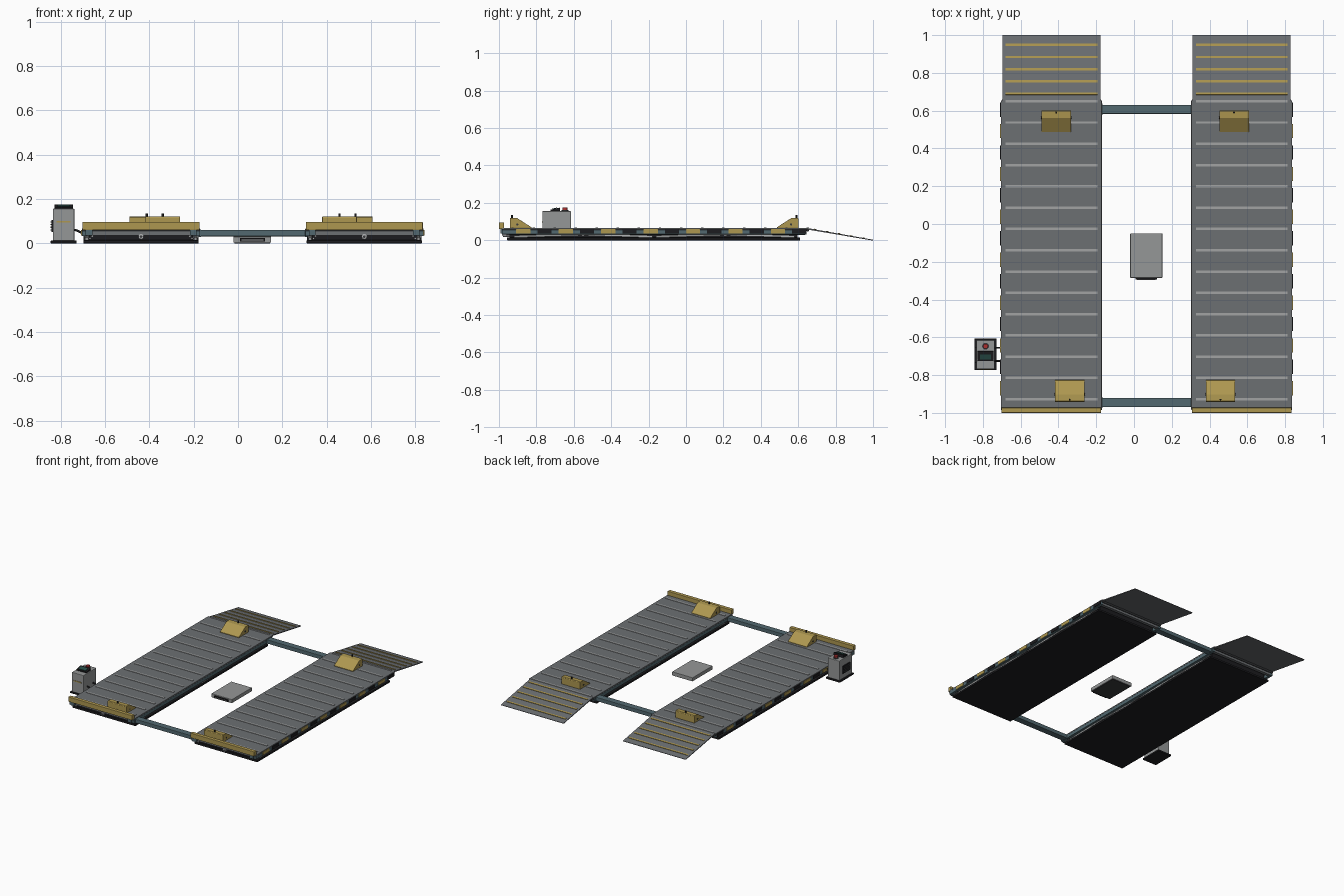
import bpy, bmesh
from math import atan2, hypot, pi
from mathutils import Vector

if "Cube" in bpy.data.objects:
    bpy.data.objects.remove(bpy.data.objects["Cube"])


def mat(name, r, g, b):
    m = bpy.data.materials.new(name)
    m.diffuse_color = (r, g, b, 1)
    m.use_nodes = True
    m.node_tree.nodes["Principled BSDF"].inputs["Base Color"].default_value = m.diffuse_color
    return m


DECK = mat("deck_grey", .15, .16, .17)
RIB = mat("rib_grey", .36, .37, .37)
TEAL = mat("steel_blue", .085, .14, .16)
YEL = mat("safety_yellow", .42, .31, .08)
BLACK = mat("black", .012, .012, .014)
DARK = mat("dark_grey", .04, .042, .045)
GREY = mat("cabinet_grey", .3, .31, .31)
RED = mat("red", .4, .03, .03)
STEEL = mat("bright_steel", .45, .46, .47)


def finish(bm, name, m, bevel=0):
    bmesh.ops.recalc_face_normals(bm, faces=bm.faces)
    me = bpy.data.meshes.new(name)
    bm.to_mesh(me)
    bm.free()
    me.materials.append(m)
    o = bpy.data.objects.new(name, me)
    bpy.context.collection.objects.link(o)
    if bevel:
        b = o.modifiers.new("bevel", "BEVEL")
        b.width, b.segments = bevel, 2
    return o


def box(name, x, y, z, m, bevel=0):
    """Box from (min, max) ranges on each axis."""
    bm = bmesh.new()
    bmesh.ops.create_cube(bm, size=1)
    for v in bm.verts:
        v.co = [(r[0] + r[1]) / 2 + c * (r[1] - r[0]) for r, c in zip((x, y, z), v.co)]
    return finish(bm, name, m, bevel)


def prism(name, pts, x0, x1, m, bevel=0):
    """Profile in the yz plane, extruded along x."""
    bm = bmesh.new()
    f = bm.faces.new([bm.verts.new((x0, y, z)) for y, z in pts])
    ext = bmesh.ops.extrude_face_region(bm, geom=[f])["geom"]
    for v in ext:
        if isinstance(v, bmesh.types.BMVert):
            v.co.x = x1
    return finish(bm, name, m, bevel)


def rod(name, a, b, r, m, sides=20):
    """Cylinder between two points."""
    a, b = Vector(a), Vector(b)
    bm = bmesh.new()
    bmesh.ops.create_cone(bm, cap_ends=True, segments=sides, radius1=r, radius2=r, depth=(b - a).length)
    o = finish(bm, name, m)
    o.location = (a + b) / 2
    o.rotation_euler = (b - a).to_track_quat('Z', 'Y').to_euler()
    for p in o.data.polygons:
        p.use_smooth = len(p.vertices) == 4
    return o


def bar(name, a, b, t, x0, x1, m):
    """Flat bar between two yz points with thickness t."""
    (ya, za), (yb, zb) = a, b
    d = hypot(yb - ya, zb - za)
    ny, nz = -(zb - za) / d * t / 2, (yb - ya) / d * t / 2
    return prism(name, [(ya - ny, za - nz), (yb - ny, zb - nz), (yb + ny, zb + nz), (ya + ny, za + nz)], x0, x1, m)


def platform(tag, cx, out, front_x, back_x):
    n = lambda s: f"{tag}_{s}"
    w = .267
    # deck plate, side rails and end beams
    box(n("deck"), (cx - w, cx + w), (-.985, .655), (.056, .066), DECK, .002)
    for s in (-1, 1):
        xs = sorted((cx + s * w, cx + s * (w - .02)))
        box(n("side_rail"), xs, (-.985, .645), (.032, .0565), TEAL, .002)
    box(n("front_beam"), (cx - w + .02, cx + w - .02), (-.972, -.95), (.036, .057), DECK)
    box(n("rear_beam"), (cx - w + .02, cx + w - .02), (.62, .642), (.034, .057), DECK)
    # base plate and folded lift
    box(n("base_plate"), (cx - .26, cx + .26), (-.957, .61), (0, .014), BLACK, .002)
    box(n("lift_core"), (cx - .235, cx + .235), (-.945, .595), (.013, .056), BLACK)
    for s in (-1, 1):
        x0, x1 = sorted((cx + s * .238, cx + s * .252))
        for k in range(2):
            ya, yb = ((-.92, -.18), (-.16, .58))[k]
            bar(n("scissor_arm"), (ya, .02), (yb, .042), .012, x0, x1, GREY)
            bar(n("scissor_arm"), (ya, .042), (yb, .02), .012, x0 - s * .004, x1 - s * .004, STEEL)
            ym = (ya + yb) / 2
            rod(n("pivot"), (cx + s * .23, ym, .031), (cx + s * .256, ym, .031), .009, STEEL)
        for dx, z in ((.22, .032), (.23, .022), (.23, .042), (.21, .042)):
            rod(n("end_bolt"), (cx + s * dx, -.94, z), (cx + s * dx, -.96, z), .005, STEEL, 12)
    rod(n("end_cap"), (cx, -.94, .03), (cx, -.978, .03), .012, STEEL)
    rod(n("end_cap_hub"), (cx, -.97, .03), (cx, -.98, .03), .006, DARK)
    # grip ribs
    for i in range(15):
        y = .65 - .1127 * i
        box(n("deck_rib"), (cx - .243, cx + .243), (y - .0065, y + .0065), (.065, .069), RIB)
    # hazard panels on the outer side
    for i in range(14):
        y = -.87 + .1135 * i
        xs = sorted((cx + out * (w - .002), cx + out * (w + .004)))
        box(n("hazard_panel"), xs, (y - .038, y + .038), (.036, .06), BLACK if i % 2 else YEL)
    # entry ramp with ribs and hinge
    prism(n("ramp"), [(.645, .066), (1, .003), (1, 0), (.99, 0), (.645, .058)], cx - .259, cx + .259, DECK)
    rod(n("ramp_hinge"), (cx - .262, .65, .056), (cx + .262, .65, .056), .009, DARK)
    for i in range(5):
        y = .69 + .0648 * i
        z = .066 - (y - .645) * .1775
        bar(n("ramp_rib"), (y - .006, z + .002), (y + .006, z), .004, cx - .243, cx + .243, YEL)
    # front wheel stop
    box(n("front_stop"), (cx - w + .003, cx + w - .003), (-1, -.972), (.06, .096), YEL, .003)
    for s in (-1, 1):
        x = cx + s * .235
        box(n("stop_bracket"), (x - .015, x + .015), (-.992, -.975), (.035, .062), TEAL)
    # wheel chocks, high side outward
    for name, x, y, d in (("front_chock", front_x, -.942, 1), ("rear_chock", back_x, .602, -1)):
        prism(n(name), [(y, .066), (y, .115), (y + d * .004, .12), (y + d * .04, .118), (y + d * .115, .07), (y + d * .115, .066)],
              x - .078, x + .078, YEL, .001)
        rod(n(name + "_pin"), (x, y + d * .012, .11), (x, y + d * .012, .134), .005, BLACK, 12)
        for s in (-1, 1):
            rod(n(name + "_bolt"), (x + s * .076, y + d * .04, .085), (x + s * .08, y + d * .04, .085), .006, DARK, 12)


platform("left", -.4375, -1, -.34, -.412)
platform("right", .57, 1, .458, .53)

# cross beams joining the platforms
for name, y in (("front_cross_beam", -.945), ("rear_cross_beam", .607)):
    box(name, (-.185, .32), (y - .024, y + .024), (.031, .06), TEAL, .003)
    for x in (-.172, .307):
        box(name + "_flange", (x - .004, x + .004), (y - .03, y + .03), (.028, .062), TEAL)

# centre power box
box("power_box", (-.02, .15), (-.285, -.05), (.003, .03), GREY, .002)
box("power_box_foot", (-.015, .145), (-.28, -.055), (0, .004), DARK)
box("power_box_panel", (.008, .122), (-.295, -.284), (.007, .023), BLACK, .001)
for z in (.011, .017):
    box("power_box_slot", (.015, .115), (-.297, -.294), (z, z + .002), GREY)

# control cabinet
box("cabinet_base", (-.845, -.728), (-.773, -.607), (0, .012), BLACK, .002)
box("cabinet_body", (-.835, -.738), (-.768, -.615), (.01, .156), GREY, .004)
box("cabinet_stripe", (-.82, -.755), (-.771, -.767), (.094, .101), YEL)
box("cabinet_vent", (-.842, -.833), (-.735, -.65), (.05, .105), BLACK)
for i in range(4):
    z = .058 + i * .012
    box("vent_slat", (-.845, -.841), (-.73, -.655), (z, z + .005), DARK)
prism("control_panel", [(-.725, .155), (-.725, .163), (-.675, .175), (-.672, .155)], -.828, -.744, BLACK, .002)
bar("control_screen", (-.717, .167), (-.69, .1735), .003, -.815, -.757, mat("screen", .02, .07, .06))
rod("stop_button_collar", (-.786, -.647, .155), (-.786, -.647, .162), .018, DARK)
rod("stop_button", (-.786, -.647, .16), (-.786, -.647, .175), .013, RED)

# hoses from cabinet to platform
for y in (-.655, -.725):
    c = bpy.data.curves.new("hose", "CURVE")
    c.dimensions = "3D"
    c.bevel_depth, c.bevel_resolution = .005, 2
    s = c.splines.new("BEZIER")
    s.bezier_points.add(1)
    for p, co in zip(s.bezier_points, ((-.74, y, .06), (-.695, y, .046))):
        p.co = co
        p.handle_left = (co[0] - .02, y, co[2])
        p.handle_right = (co[0] + .02, y, co[2])
    c.materials.append(BLACK)
    bpy.context.collection.objects.link(bpy.data.objects.new("hose", c))
